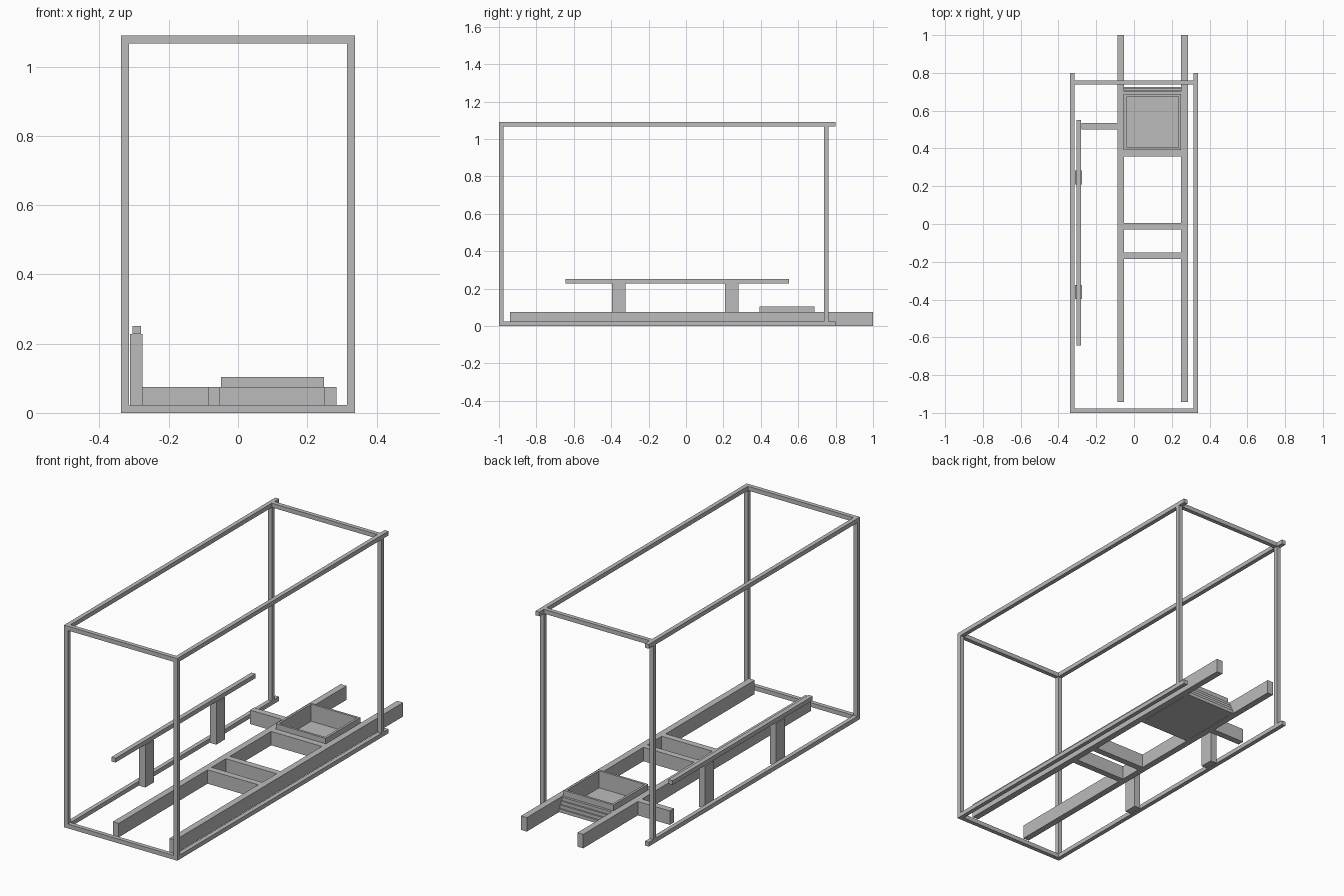
import bpy
import bmesh

cube = bpy.data.objects.get("Cube")
if cube:
    bpy.data.objects.remove(cube, do_unlink=True)

grey = bpy.data.materials.new("steel_grey")
grey.use_nodes = True
colour = (0.5, 0.5, 0.5, 1)
grey.diffuse_color = colour
grey.node_tree.nodes["Principled BSDF"].inputs["Base Color"].default_value = colour


def bar(name, xs, ys, zs):
    """Box spanning the given (low, high) ranges."""
    bm = bmesh.new()
    bmesh.ops.create_cube(bm, size=1)
    for v in bm.verts:
        for axis, (lo, hi) in enumerate((xs, ys, zs)):
            v.co[axis] = hi if v.co[axis] > 0 else lo
    mesh = bpy.data.meshes.new(name)
    bm.to_mesh(mesh)
    bm.free()
    mesh.materials.append(grey)
    obj = bpy.data.objects.new(name, mesh)
    bpy.context.collection.objects.link(obj)
    return obj


# Outer frame of slim bars
T = 0.023
TOP = 1.09
W = 0.338
FRONT = (-1, -1 + T)
REAR = (0.738, 0.738 + T)
for side, xs in (("right", (-W, -W + T)), ("left", (W - T, W))):
    bar(f"front_post_{side}", xs, FRONT, (0, TOP))
    bar(f"rear_post_{side}", xs, REAR, (0, TOP))
    bar(f"bottom_side_rail_{side}", xs, (-1, 0.8), (0, T))
    bar(f"top_side_rail_{side}", xs, (-1, 0.8), (TOP - T, TOP))
inner = (-W + T, W - T)
bar("bottom_front_rail", inner, FRONT, (0, T))
bar("top_front_rail", inner, FRONT, (TOP - T, TOP))
bar("top_rear_rail", inner, REAR, (TOP - T, TOP))

# Ladder chassis
H = (0, 0.075)
bar("chassis_beam_right", (-0.087, -0.052), (-0.942, 1), H)
bar("chassis_beam_left", (0.25, 0.285), (-0.942, 1), H)
for i, y in enumerate((-0.185, -0.029, 0.357)):
    bar(f"cross_member_{i + 1}", (-0.052, 0.25), (y, y + 0.035), H)
bar("side_outrigger", (-0.278, -0.087), (0.5, 0.535), H)

# Open tray between the beams
X0, X1, Y0, Y1, WALL = -0.049, 0.248, 0.392, 0.688, 0.012
bar("tray_floor", (X0, X1), (Y0, Y1), (0, 0.012))
Z = (0.012, 0.104)
bar("tray_wall_right", (X0, X0 + WALL), (Y0, Y1), Z)
bar("tray_wall_left", (X1 - WALL, X1), (Y0, Y1), Z)
bar("tray_wall_front", (X0 + WALL, X1 - WALL), (Y0, Y0 + WALL), Z)
bar("tray_wall_rear", (X0 + WALL, X1 - WALL), (Y1 - WALL, Y1), Z)

# Stepped slats behind the tray
for i in range(4):
    z = 0.018 * i
    bar(f"rear_slat_{i + 1}", (-0.052, 0.25), (Y1, 0.725 - 0.008 * i), (z, z + 0.018))

# Low handrail on two posts
for name, y in (("front", -0.396), ("rear", 0.209)):
    bar(f"handrail_post_{name}", (-0.312, -0.276), (y, y + 0.073), (0, 0.228))
bar("handrail", (-0.305, -0.28), (-0.644, 0.55), (0.228, 0.251))
